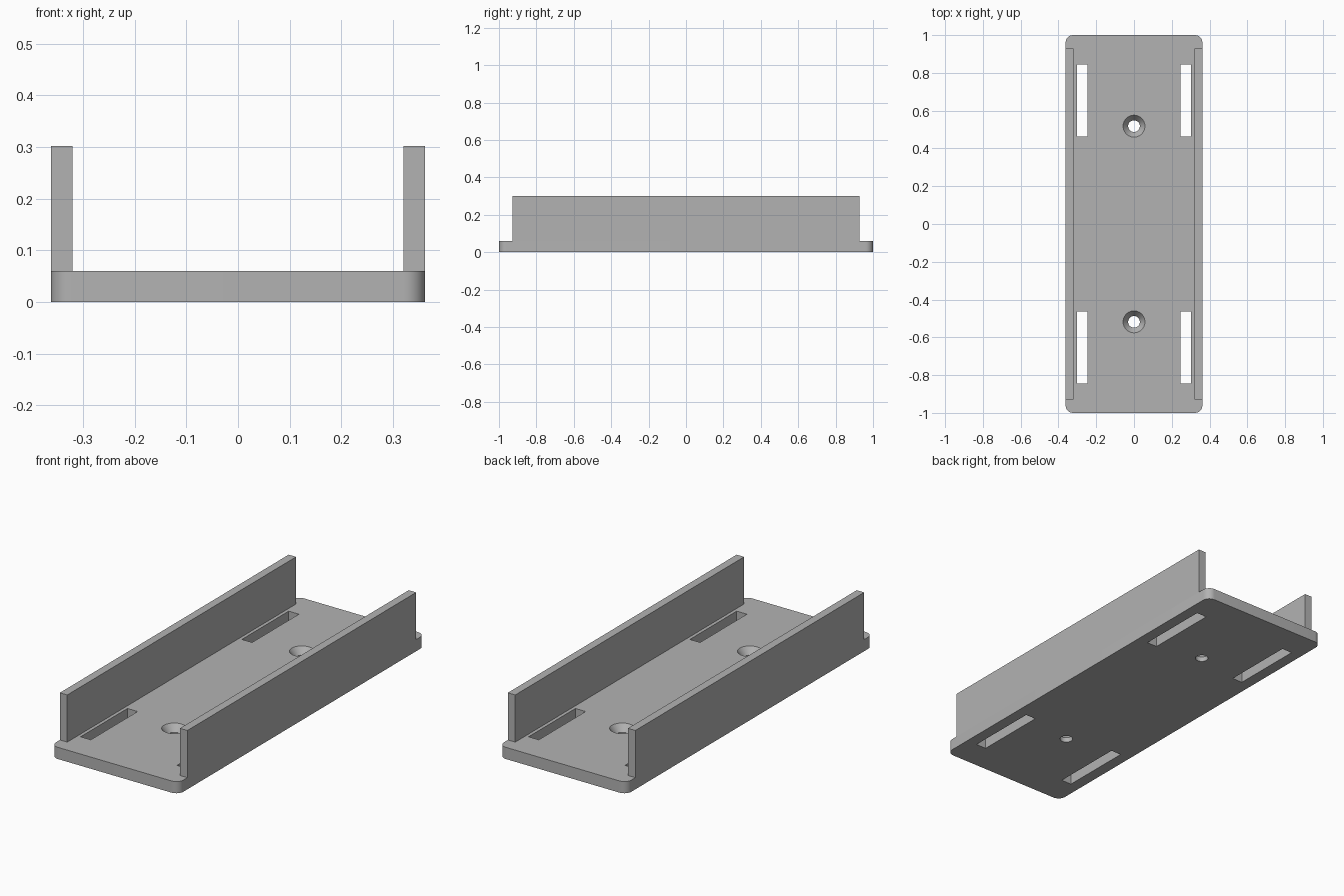
import bpy
import bmesh
from math import radians
from mathutils import Matrix, Vector

if "Cube" in bpy.data.objects:
    bpy.data.objects.remove(bpy.data.objects["Cube"], do_unlink=True)

HALF_W, HALF_L, BASE_H = 0.362, 1.0, 0.06
WALL_T, WALL_HALF_L, TOP = 0.042, 0.928, 0.302
CORNER_R = 0.04
HOLE_Y, HOLE_R, SINK_R, SINK_DEPTH = 0.518, 0.031, 0.058, 0.035

grey = bpy.data.materials.new("plain grey")
grey.use_nodes = True
COLOUR = (0.45, 0.45, 0.45, 1)
grey.diffuse_color = COLOUR
grey.node_tree.nodes["Principled BSDF"].inputs["Base Color"].default_value = COLOUR


def add_box(bm, low, high):
    low, high = Vector(low), Vector(high)
    matrix = Matrix.Translation((low + high) / 2) @ Matrix.Diagonal((*(high - low), 1))
    bmesh.ops.create_cube(bm, size=1, matrix=matrix)


def add_frustum(bm, y, z0, z1, r0, r1):
    bmesh.ops.create_cone(bm, cap_ends=True, segments=48, radius1=r0, radius2=r1,
                          depth=z1 - z0, matrix=Matrix.Translation((0, y, (z0 + z1) / 2)))


def make_object(name, bm):
    mesh = bpy.data.meshes.new(name)
    bm.to_mesh(mesh)
    bm.free()
    mesh.materials.append(grey)
    obj = bpy.data.objects.new(name, mesh)
    bpy.context.collection.objects.link(obj)
    return obj


def cut(target, bm, name):
    cutter = make_object(name, bm)
    cutter.hide_render = True
    bpy.context.view_layer.objects.active = target
    mod = target.modifiers.new(name, "BOOLEAN")
    mod.operation, mod.solver, mod.object = "DIFFERENCE", "EXACT", cutter
    bpy.ops.object.modifier_apply(modifier=mod.name)
    bpy.data.objects.remove(cutter, do_unlink=True)


# Base plate with rounded vertical corners
bm = bmesh.new()
add_box(bm, (-HALF_W, -HALF_L, 0), (HALF_W, HALF_L, BASE_H))
upright = [e for e in bm.edges if abs(e.verts[0].co.z - e.verts[1].co.z) > 0.01]
bmesh.ops.bevel(bm, geom=upright, offset=CORNER_R, segments=10, profile=0.5,
                affect="EDGES")
base = make_object("base_plate", bm)

# Four strap slots
bm = bmesh.new()
for sx in (-1, 1):
    for sy in (-1, 1):
        xs = sorted((sx * 0.245, sx * 0.303))
        ys = sorted((sy * 0.464, sy * 0.844))
        add_box(bm, (xs[0], ys[0], -0.1), (xs[1], ys[1], 0.2))
cut(base, bm, "slot_cutter")

# Two screw holes, each with a conical countersink
bm = bmesh.new()
for sy in (-1, 1):
    add_frustum(bm, sy * HOLE_Y, -0.1, 0.2, HOLE_R, HOLE_R)
cut(base, bm, "screw_hole_cutter")
slope = (SINK_R - HOLE_R) / SINK_DEPTH
bm = bmesh.new()
for sy in (-1, 1):
    add_frustum(bm, sy * HOLE_Y, BASE_H - SINK_DEPTH - 0.004, BASE_H + 0.01,
                HOLE_R - 0.004 * slope, SINK_R + 0.01 * slope)
cut(base, bm, "countersink_cutter")

# Side walls, flush with the long edges of the plate
for side, name in ((-1, "right_wall"), (1, "left_wall")):
    xs = sorted((side * HALF_W, side * (HALF_W - WALL_T)))
    bm = bmesh.new()
    add_box(bm, (xs[0], -WALL_HALF_L, BASE_H), (xs[1], WALL_HALF_L, TOP))
    make_object(name, bm)

# Smooth the curved surfaces and keep the hard edges
bpy.ops.object.select_all(action="DESELECT")
base.select_set(True)
bpy.context.view_layer.objects.active = base
bpy.ops.object.shade_smooth_by_angle(angle=radians(30))
